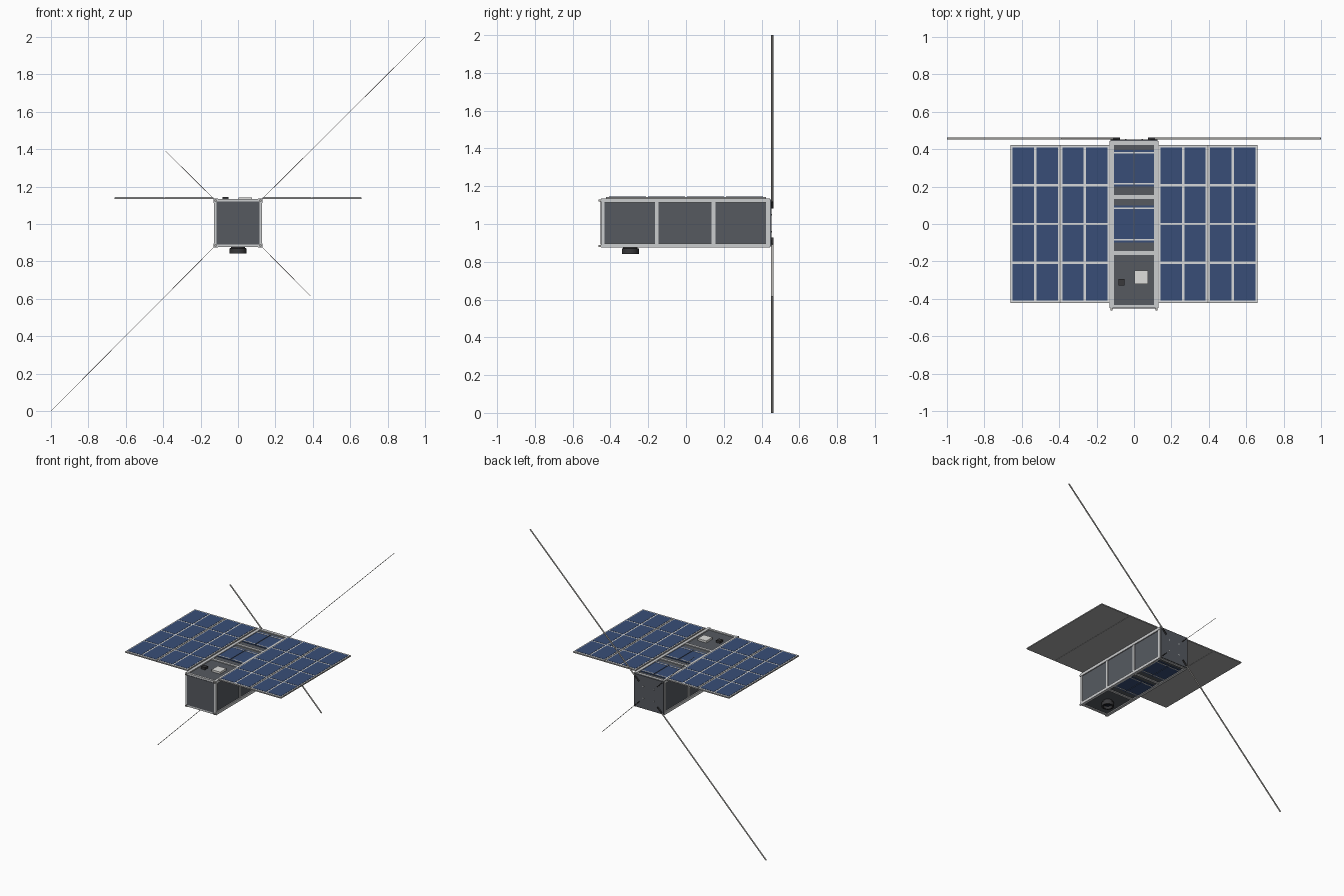
import bpy
import bmesh
import math
from mathutils import Matrix, Vector

cube = bpy.data.objects.get("Cube")
if cube:
    bpy.data.objects.remove(cube, do_unlink=True)


def material(name, r, g, b):
    m = bpy.data.materials.new(name)
    m.use_nodes = True
    m.diffuse_color = (r, g, b, 1)
    m.node_tree.nodes["Principled BSDF"].inputs["Base Color"].default_value = (r, g, b, 1)
    return m


ALU = material("aluminium", 0.60, 0.61, 0.62)
DARK = material("dark panel", 0.093, 0.102, 0.118)
BLUE = material("solar cell blue", 0.040, 0.076, 0.185)
SILVER = material("busbar silver", 0.68, 0.69, 0.70)
BLACK = material("black", 0.04, 0.04, 0.043)
GREY = material("wing grey", 0.40, 0.40, 0.40)
TAPE = material("antenna steel", 0.43, 0.42, 0.40)
WHITE = material("patch white", 0.74, 0.74, 0.72)
GLASS = material("lens glass", 0.012, 0.018, 0.035)


def finish(name, bm, mat):
    me = bpy.data.meshes.new(name)
    bm.to_mesh(me)
    bm.free()
    me.materials.append(mat)
    ob = bpy.data.objects.new(name, me)
    bpy.context.collection.objects.link(ob)
    return ob


def boxes(name, mat, spans):
    """One object made of boxes, each given as (x0, x1), (y0, y1), (z0, z1)."""
    bm = bmesh.new()
    for span in spans:
        mid = [(a + b) / 2 for a, b in span]
        size = [abs(b - a) for a, b in span]
        bmesh.ops.create_cube(bm, size=1, matrix=Matrix.Translation(mid) @ Matrix.Diagonal((*size, 1)))
    return finish(name, bm, mat)


def lathe(name, mat, profile, x, y, steps=32):
    """Spin an (r, z) profile round a vertical axis."""
    bm = bmesh.new()
    vs = [bm.verts.new((r, 0, z)) for r, z in profile]
    es = [bm.edges.new(p) for p in zip(vs, vs[1:])]
    bmesh.ops.spin(bm, geom=vs + es, axis=(0, 0, 1), cent=(0, 0, 0), angle=math.tau, steps=steps)
    bmesh.ops.remove_doubles(bm, verts=bm.verts, dist=1e-5)
    bmesh.ops.recalc_face_normals(bm, faces=bm.faces)
    bmesh.ops.translate(bm, verts=bm.verts, vec=(x, y, 0))
    ob = finish(name, bm, mat)
    bpy.context.view_layer.objects.active = ob
    ob.select_set(True)
    bpy.ops.object.shade_smooth_by_angle(angle=math.radians(35))
    ob.select_set(False)
    return ob


H, RAIL, ZC = 0.13, 0.022, 1.005        # half width, rail width, body centre height
Y0, Y1 = -0.45, 0.445
IN = H - RAIL
corners = [(sx, sz) for sx in (-1, 1) for sz in (-1, 1)]

# Body core and frame
boxes("body_core", DARK, [((-0.122, 0.122), (-0.44, 0.44), (ZC - 0.122, ZC + 0.122))])
boxes("corner_rails", ALU, [((sx * IN, sx * H), (Y0, Y1), (ZC + sz * IN, ZC + sz * H)) for sx, sz in corners])
ribs = []
for y, w in ((-0.155, 0.02), (0.145, 0.02), (Y0 + 0.009, 0.018), (Y1 - 0.011, 0.022)):
    ys, t = (y - w / 2, y + w / 2), 0.128
    for s in (-1, 1):
        ribs.append(((-IN, IN), ys, (ZC + s * 0.11, ZC + s * t)))
        ribs.append(((s * 0.11, s * t), ys, (ZC - IN, ZC + IN)))
boxes("frame_ribs", ALU, ribs)
boxes("front_plate", DARK, [((-0.114, 0.114), (-0.453, -0.43), (ZC - 0.114, ZC + 0.114))])
boxes("rail_feet", TAPE, [((sx * 0.115, sx * 0.126), (-0.462, Y0), (ZC + sz * 0.115, ZC + sz * 0.126))
                          for sx, sz in corners])

# Solar cells set into the upper and lower body faces
cells, bars = [], []
for s in (-1, 1):
    for yc in (0.0, 0.298):
        for sx in (-1, 1):
            xs = (sx * 0.004, sx * 0.107)
            cells.append((xs, (yc - 0.098, yc + 0.098), (ZC + s * 0.12, ZC + s * 0.126)))
            for sy in (-1, 1):
                yb = yc + sy * 0.083
                bars.append((xs, (yb - 0.004, yb + 0.004), (ZC + s * 0.125, ZC + s * 0.1275)))
boxes("body_solar_cells", BLUE, cells)
boxes("body_busbars", SILVER, bars)

# Deployed wings: two leaves per side, each with 2 x 4 cells
ZW = 1.1335
leaves, faces, wcells = [], [], []
for s in (-1, 1):
    for x0, x1 in ((0.131, 0.3945), (0.3965, 0.66)):
        leaves.append(((s * x0, s * x1), (-0.423, 0.423), (ZW, ZW + 0.0085)))
        faces.append(((s * (x0 + 0.003), s * (x1 - 0.003)), (-0.419, 0.419), (ZW + 0.007, ZW + 0.0100)))
        mid = (x0 + x1) / 2
        for a, b in ((x0 + 0.011, mid - 0.006), (mid + 0.006, x1 - 0.011)):
            for r in range(4):
                yc = -0.3105 + r * 0.207
                wcells.append(((s * a, s * b), (yc - 0.0975, yc + 0.0975), (ZW + 0.009, ZW + 0.0115)))
boxes("wing_leaves", GREY, leaves)
boxes("wing_face_sheets", SILVER, faces)
boxes("wing_solar_cells", BLUE, wcells)

# Patch antenna and sun sensor on the upper face
boxes("patch_antenna", WHITE, [((0.002, 0.075), (-0.322, -0.248), (1.12, 1.142))])
boxes("sun_sensor", BLACK, [((-0.082, -0.05), (-0.328, -0.294), (1.12, 1.145))])

# Downward camera
lathe("camera_barrel", BLACK, [(0.038, 0.89), (0.038, 0.872), (0.045, 0.87), (0.045, 0.841),
                               (0.033, 0.841), (0.030, 0.866), (0.0, 0.866)], 0, -0.295)
lathe("camera_lens", GLASS, [(0.031, 0.862), (0.022, 0.856), (0.011, 0.853), (0.0, 0.852)], 0, -0.295)

# Rear plate, screws and antenna clamps
boxes("rear_plate", DARK, [((-0.125, 0.125), (0.435, 0.452), (ZC - 0.125, ZC + 0.125))])
boxes("rear_screws", SILVER, [((sx * 0.045 - 0.004, sx * 0.045 + 0.004), (0.45, 0.454),
                               (ZC + sz * 0.045 - 0.004, ZC + sz * 0.045 + 0.004)) for sx, sz in corners])


def strip(bm, p, q, wide, thick, y):
    """A flat strip in the rear plane, running from p to q in (x, z)."""
    a, b = Vector((p[0], y, p[1])), Vector((q[0], y, q[1]))
    d = b - a
    rot = Matrix.Rotation(-math.atan2(d.z, d.x), 4, 'Y')
    bmesh.ops.create_cube(bm, size=1, matrix=Matrix.Translation((a + b) / 2) @ rot
                          @ Matrix.Diagonal((d.length, wide, thick, 1)))


# Tape antennas spread along the diagonals, two long and two short
tapes, clamps = bmesh.new(), bmesh.new()
for sx, sz, reach in ((1, 1, 0.999), (-1, -1, 0.999), (-1, 1, 0.388), (1, -1, 0.388)):
    strip(tapes, (sx * 0.09, ZC + sz * 0.09), (sx * reach, 1.0 + sz * reach + (0.003 if reach < 0.5 else 0)),
          0.012, 0.0025, 0.457)
    strip(clamps, (sx * 0.078, ZC + sz * 0.078), (sx * 0.114, ZC + sz * 0.114), 0.012, 0.006, 0.457)
finish("tape_antennas", tapes, TAPE)
finish("antenna_clamps", clamps, BLACK)
